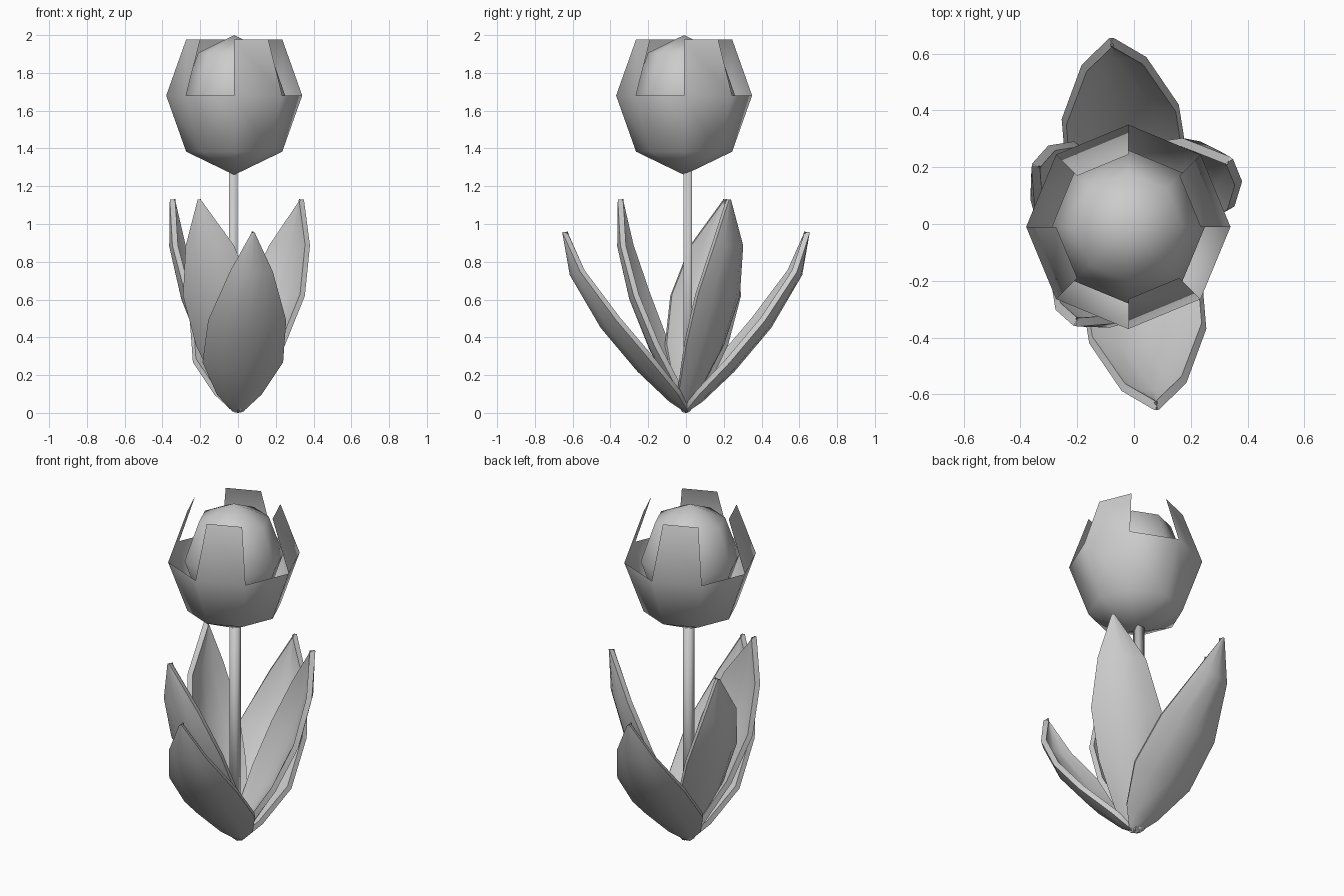
import bpy, bmesh
from math import sin, cos, radians, atan2, pi, floor
from mathutils import Matrix, Vector

if "Cube" in bpy.data.objects:
    bpy.data.objects.remove(bpy.data.objects["Cube"])

CENTRE = Vector((-0.02, -0.01, 1.68))


def finish(name, bm, angle):
    me = bpy.data.meshes.new(name)
    bm.to_mesh(me)
    bm.free()
    ob = bpy.data.objects.new(name, me)
    bpy.context.collection.objects.link(ob)
    bpy.ops.object.select_all(action='DESELECT')
    ob.select_set(True)
    bpy.context.view_layer.objects.active = ob
    bpy.ops.object.shade_smooth_by_angle(angle=radians(angle))
    return ob


def ball(r, h):
    bm = bmesh.new()
    bmesh.ops.create_uvsphere(bm, u_segments=8, v_segments=4, radius=1)
    return bm, Matrix.Translation(CENTRE) @ Matrix.Diagonal((r, r, h, 1))


# Outer cup: open-topped sphere with every other upper face kept as a petal
bm, mat = ball(0.36, 0.42)
drop = []
for f in bm.faces:
    c = f.calc_center_median()
    sector = floor((atan2(c.y, c.x) % (2 * pi)) / (pi / 4))
    if c.z > 0.6 or (c.z > 0 and sector % 2):
        drop.append(f)
bmesh.ops.delete(bm, geom=drop, context='FACES')
bm.transform(mat)
finish("flower_cup", bm, 60)

# Inner closed bud
bm, mat = ball(0.27, 0.32)
bm.transform(mat)
finish("flower_bud", bm, 60)

# Square stem
bm = bmesh.new()
bmesh.ops.create_cube(bm, size=1)
bm.transform(Matrix.Translation((-0.025, 0.01, 0.65)) @ Matrix.Diagonal((0.045, 0.045, 1.26, 1)))
finish("stem", bm, 95)

# Leaf stations: outward, height, half width, edge lift, sideways lean
LOW = [(0.0, 0.0, 0.03, 0.01, 0), (0.09, 0.06, 0.12, 0.05, 0),
       (0.26, 0.22, 0.215, 0.07, 0), (0.455, 0.45, 0.208, 0.07, 0),
       (0.62, 0.73, 0.115, 0.045, 0), (0.66, 0.955, 0.008, 0.0, 0)]
TALL = [(0.0, 0.0, 0.02, 0.01, 0), (0.055, 0.08, 0.085, 0.04, -0.01),
        (0.20, 0.33, 0.17, 0.06, -0.03), (0.315, 0.60, 0.19, 0.06, -0.06),
        (0.385, 0.88, 0.13, 0.04, -0.09), (0.39, 1.13, 0.008, 0.0, -0.14)]


def leaf(name, azimuth, stations):
    a = radians(azimuth)
    out, side = Vector((cos(a), sin(a), 0)), Vector((-sin(a), cos(a), 0))
    bm = bmesh.new()
    rows = []
    for i, (r, z, w, lift, lean) in enumerate(stations):
        p, q = stations[max(i - 1, 0)], stations[min(i + 1, len(stations) - 1)]
        tan = Vector((q[0] - p[0], q[1] - p[1])).normalized()
        row = []
        for u in (-1, -0.55, 0, 0.55, 1):
            k = lift * u * u
            co = out * (r - tan.y * k) + side * (lean + u * w)
            co.z = z + tan.x * k
            row.append(bm.verts.new(co))
        rows.append(row)
    for lo, hi in zip(rows, rows[1:]):
        for j in range(4):
            bm.faces.new((lo[j], lo[j + 1], hi[j + 1], hi[j]))
    ob = finish(name, bm, 50)
    mod = ob.modifiers.new("thickness", 'SOLIDIFY')
    mod.thickness, mod.offset = 0.03, -1
    bpy.ops.object.modifier_apply(modifier=mod.name)
    bpy.ops.object.shade_smooth_by_angle(angle=radians(50))


leaf("low_leaf_front", 277, LOW)
leaf("low_leaf_back", 97, LOW)
for side, azimuth in (("right", 54), ("left", 170), ("front_left", 260)):
    leaf("tall_leaf_" + side, azimuth, TALL)
